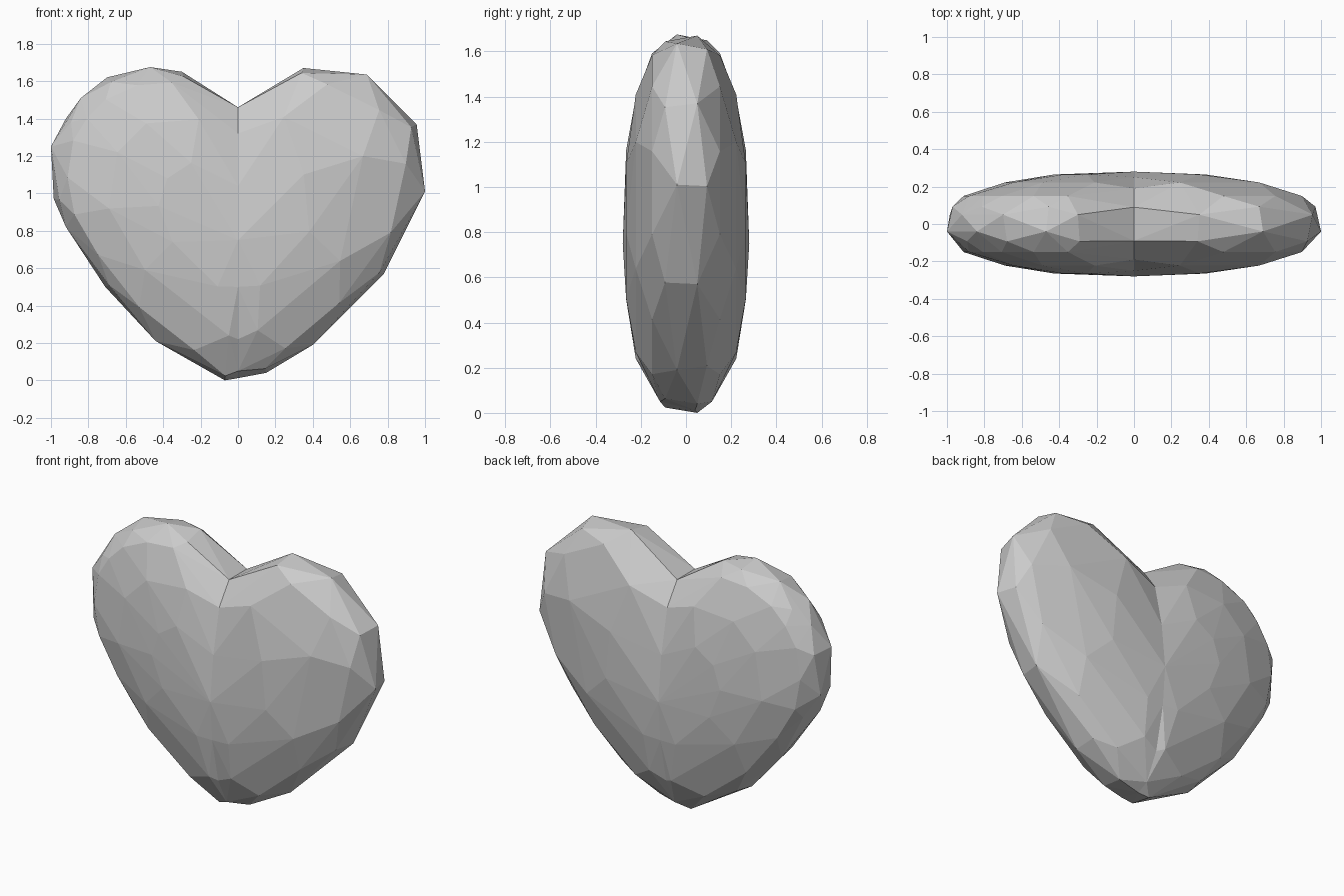
import bpy, bmesh

if "Cube" in bpy.data.objects:
    bpy.data.objects.remove(bpy.data.objects["Cube"])

DEPTH, POWER, MID_Z = 0.28, 2.4, 0.8

# Silhouettes (x, z) of the two lobes, from notch round to tip
RIGHT = [(0.35, 1.67), (0.69, 1.635), (0.955, 1.37), (1.0, 1.01),
         (0.78, 0.57), (0.40, 0.19), (0.15, 0.04)]
LEFT = [(-0.30, 1.65), (-0.47, 1.675), (-0.70, 1.62), (-0.84, 1.51), (-0.92, 1.40),
        (-1.0, 1.25), (-0.985, 0.97), (-0.92, 0.82), (-0.71, 0.50), (-0.44, 0.21),
        (-0.07, 0.0)]
# Section (y, z) along the centre line, shared by both lobes
CENTRE = [(0.09, 1.46), (0.19, 1.32), (0.25, 1.04), (0.28, 0.75),
          (0.26, 0.50), (0.20, 0.22), (0.115, 0.05)]


def bulge(r):
    return DEPTH * (1 - r ** POWER) ** (1 / POWER)


def lobe(outline):
    """One half of the heart is convex: wrap a hull round its rings."""
    pts = [(0, s * y, z) for y, z in CENTRE for s in (-1, 1)]
    pts.append((0, 0.04, 0.012))
    # zigzag rim
    pts += [(x, 0.05 if i % 2 == 0 else -0.04, z) for i, (x, z) in enumerate(outline)]
    mids = [((a[0] + b[0]) / 2 * 1.02, MID_Z + ((a[1] + b[1]) / 2 - MID_Z) * 1.02)
            for a, b in zip(outline, outline[1:])]
    # staggered rings on front and back
    for s in (-1, 1):
        for r, ring in ((0.97, outline[::2] if s < 0 else outline[1::2]),
                        (0.90, mids), (0.70, outline[::2]), (0.42, mids[1::2])):
            pts += [(x * r, s * bulge(r), MID_Z + (z - MID_Z) * r) for x, z in ring]
    bm = bmesh.new()
    for p in pts:
        bm.verts.new(p)
    bmesh.ops.convex_hull(bm, input=bm.verts[:])
    # open the half along the centre plane
    cap = [f for f in bm.faces if all(abs(v.co.x) < 1e-4 for v in f.verts)]
    bmesh.ops.delete(bm, geom=cap, context='FACES')
    bmesh.ops.delete(bm, geom=[v for v in bm.verts if not v.link_faces], context='VERTS')
    me = bpy.data.meshes.new("half")
    bm.to_mesh(me)
    bm.free()
    return me


# Join both lobes into one faceted heart
bm = bmesh.new()
for side in (RIGHT, LEFT):
    half = lobe(side)
    bm.from_mesh(half)
    bpy.data.meshes.remove(half)
bmesh.ops.remove_doubles(bm, verts=bm.verts[:], dist=0.001)
bmesh.ops.recalc_face_normals(bm, faces=bm.faces[:])
mesh = bpy.data.meshes.new("heart")
bm.to_mesh(mesh)
bm.free()
heart = bpy.data.objects.new("heart", mesh)
bpy.context.collection.objects.link(heart)
